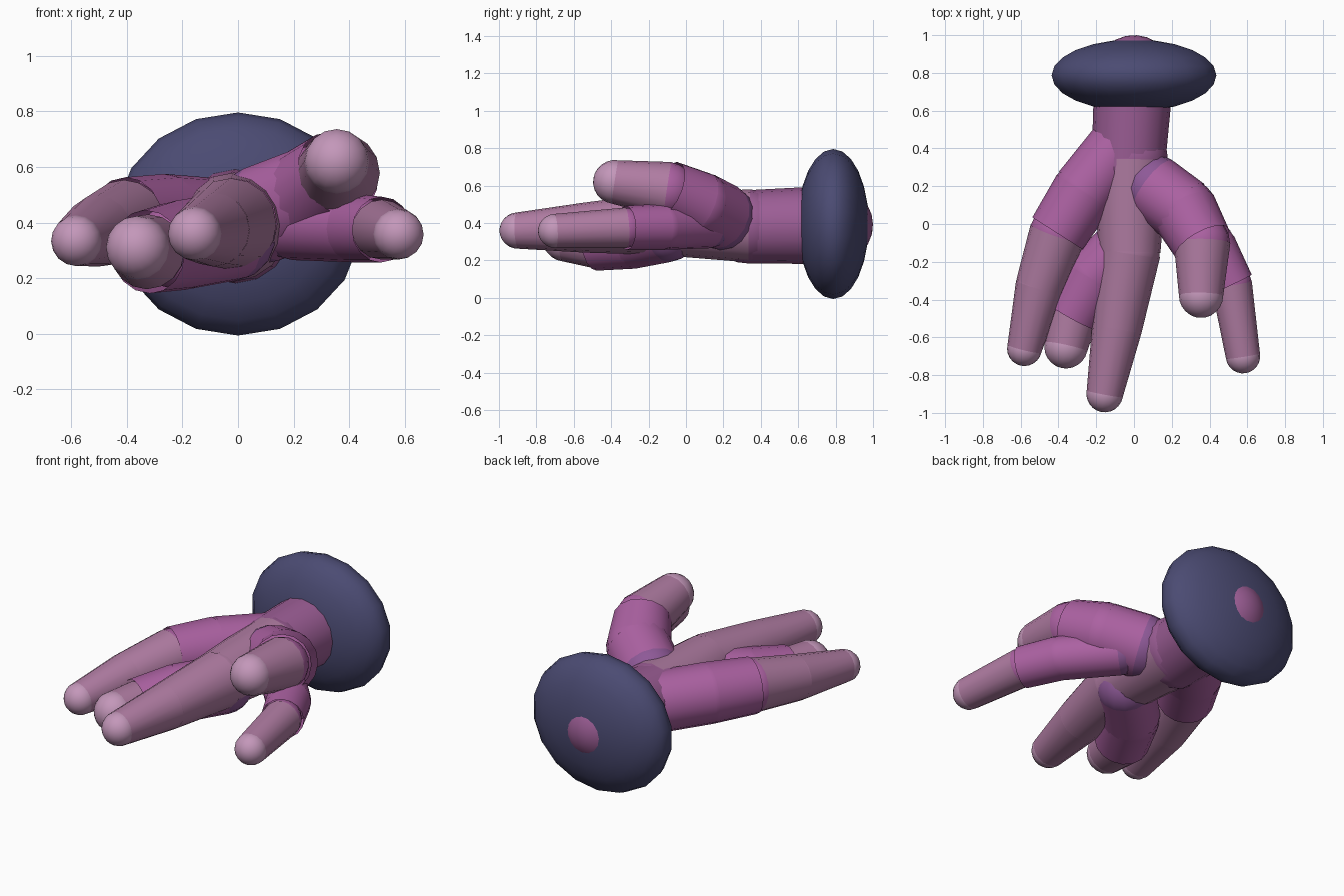
import bpy, bmesh
from mathutils import Vector, Matrix

if "Cube" in bpy.data.objects:
    bpy.data.objects.remove(bpy.data.objects["Cube"])


def material(name, rgb):
    m = bpy.data.materials.new(name)
    m.diffuse_color = (*rgb, 1)
    m.use_nodes = True
    m.node_tree.nodes["Principled BSDF"].inputs["Base Color"].default_value = m.diffuse_color
    return m


PLUM = material("plum", (0.33, 0.11, 0.30))
VIOLET = material("violet", (0.27, 0.10, 0.31))
MAGENTA = material("magenta", (0.41, 0.12, 0.36))
DUSTY = material("dusty_pink", (0.43, 0.20, 0.36))
PALE = material("pale_pink", (0.55, 0.31, 0.49))
NAVY = material("navy", (0.07, 0.07, 0.17))


def finish(bm, name, mats):
    me = bpy.data.meshes.new(name)
    bm.to_mesh(me)
    bm.free()
    ob = bpy.data.objects.new(name, me)
    bpy.context.collection.objects.link(ob)
    for m in mats:
        me.materials.append(m)
    for p in me.polygons:
        p.use_smooth = len(p.vertices) <= 4
    return ob


def aligned(centre, direction):
    return Matrix.Translation(centre) @ direction.to_track_quat('Z', 'Y').to_matrix().to_4x4()


def limb(name, joints, tube_mats, base_mat, tip_mat):
    """Chain of tapered tubes with a ball at each end; joints are (x, y, z, start radius, end radius)."""
    bm = bmesh.new()
    mats = [base_mat, tip_mat] + tube_mats
    pts = [Vector(j[:3]) for j in joints]

    def paint(geom, index):
        for f in {f for v in geom["verts"] for f in v.link_faces}:
            f.material_index = index

    for i in range(len(pts) - 1):
        d = pts[i + 1] - pts[i]
        g = bmesh.ops.create_cone(bm, cap_ends=False, segments=16, depth=d.length,
                                  radius1=joints[i][3], radius2=joints[i + 1][4],
                                  matrix=aligned((pts[i] + pts[i + 1]) / 2, d))
        paint(g, i + 2)
        # inner ball fills the bend between tubes
        if i:
            g = bmesh.ops.create_uvsphere(bm, u_segments=16, v_segments=10, radius=joints[i][3] * 0.99,
                                          matrix=aligned(pts[i], d))
            paint(g, i + 1)
    ends = ((0, joints[0][3], pts[1] - pts[0], 0), (-1, joints[-1][4], pts[-1] - pts[-2], 1))
    for k, r, d, index in ends:
        g = bmesh.ops.create_uvsphere(bm, u_segments=16, v_segments=12, radius=r,
                                      matrix=aligned(pts[k], d))
        paint(g, index)
    return finish(bm, name, mats)


# wrist disc
bm = bmesh.new()
bmesh.ops.create_uvsphere(bm, u_segments=18, v_segments=12, radius=1)
turn = Matrix.Rotation(1.5707963, 4, 'X')
shape = Matrix.Diagonal((0.443, 0.19, 0.401, 1))
bmesh.ops.transform(bm, verts=bm.verts, matrix=Matrix.Translation((0, 0.787, 0.395)) @ shape @ turn)
finish(bm, "wrist_disc", [NAVY])

# wrist and palm
limb("wrist", [(0, 0.79, 0.39, 0.21, 0.21), (-0.03, 0.32, 0.38, 0.195, 0.195)],
     [PLUM], PLUM, PLUM)

# fingers
limb("long_finger", [(-0.015, 0.34, 0.385, 0.195, 0.195), (-0.025, -0.15, 0.395, 0.165, 0.165),
                     (-0.09, -0.55, 0.375, 0.133, 0.133), (-0.155, -0.90, 0.36, 0.097, 0.097)],
     [DUSTY, DUSTY, DUSTY], PLUM, PALE)
limb("outer_left_finger", [(-0.08, 0.40, 0.39, 0.17, 0.17), (-0.265, 0.17, 0.405, 0.17, 0.17),
                           (-0.405, -0.05, 0.405, 0.15, 0.158), (-0.50, -0.33, 0.37, 0.128, 0.128),
                           (-0.58, -0.66, 0.335, 0.092, 0.092)],
     [MAGENTA, MAGENTA, DUSTY, DUSTY], MAGENTA, PALE)
limb("inner_left_finger", [(-0.025, -0.10, 0.35, 0.16, 0.16), (-0.21, -0.28, 0.318, 0.162, 0.162),
                           (-0.325, -0.49, 0.295, 0.135, 0.15), (-0.36, -0.65, 0.31, 0.115, 0.115)],
     [MAGENTA, MAGENTA, DUSTY], VIOLET, PALE)
limb("outer_right_finger", [(0.20, 0.12, 0.39, 0.125, 0.125), (0.42, -0.12, 0.38, 0.123, 0.123),
                            (0.517, -0.32, 0.375, 0.108, 0.118), (0.577, -0.70, 0.358, 0.091, 0.091)],
     [MAGENTA, MAGENTA, DUSTY], VIOLET, PALE)

# raised thumb
limb("thumb", [(0.10, 0.19, 0.435, 0.18, 0.18), (0.265, 0.07, 0.50, 0.178, 0.178),
               (0.36, -0.10, 0.578, 0.15, 0.16), (0.355, -0.38, 0.62, 0.117, 0.117)],
     [MAGENTA, MAGENTA, DUSTY], VIOLET, PALE)
